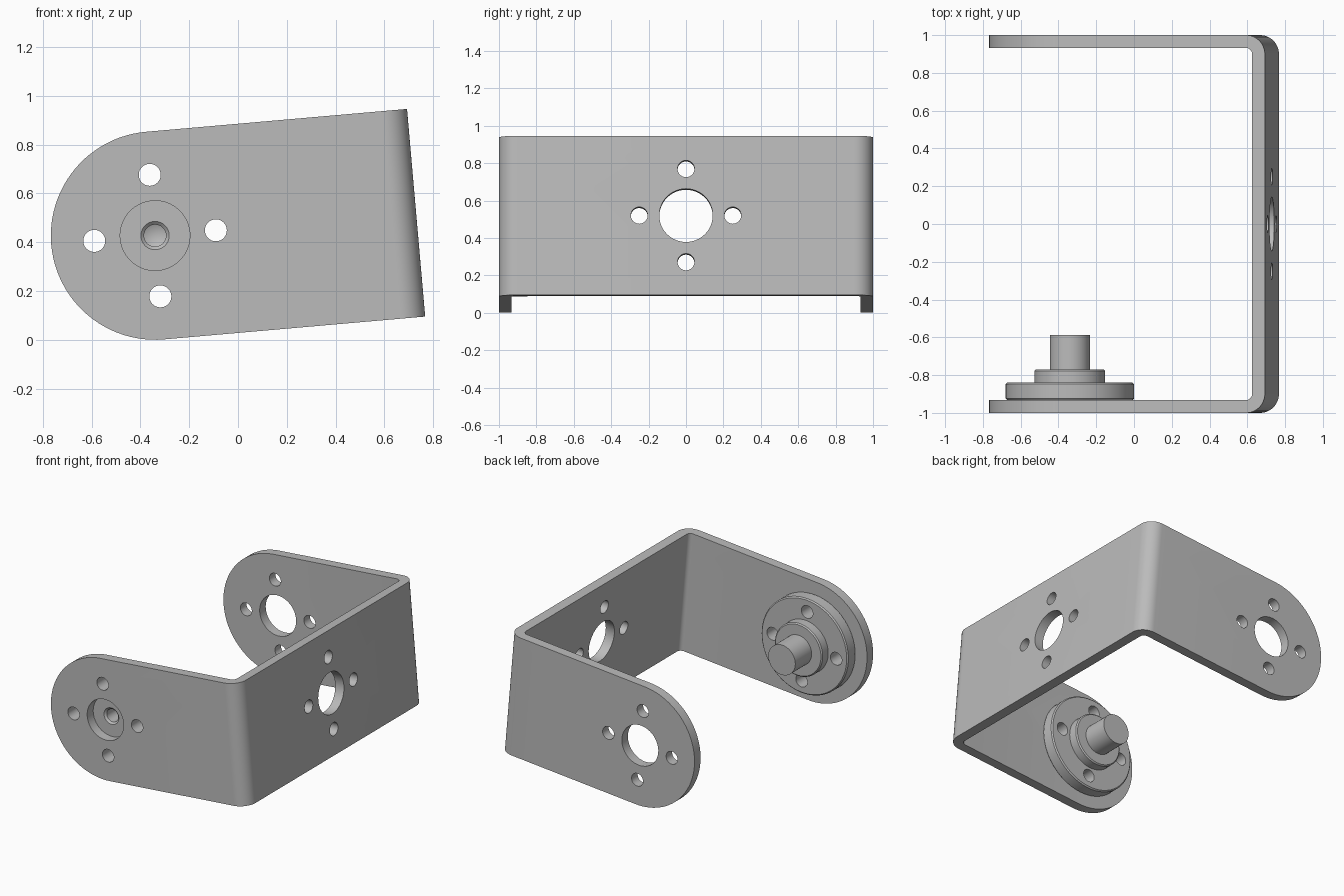
import bpy, bmesh
from math import radians, sin, cos, pi
from mathutils import Matrix, Vector

if "Cube" in bpy.data.objects:
    bpy.data.objects.remove(bpy.data.objects["Cube"])

R = 0.427            # rounded ear radius, half the strip width
REACH = 1.074        # ear centre to outer face of the web
T = 0.068            # sheet thickness
BEND = 0.1           # outer bend radius
HOLE, BOLT, PITCH = 0.143, 0.045, 0.25

metal = bpy.data.materials.new("grey metal")
metal.use_nodes = True
grey = (0.5, 0.5, 0.5, 1)
metal.diffuse_color = grey
metal.node_tree.nodes["Principled BSDF"].inputs["Base Color"].default_value = grey


def finish_mesh(name, bm):
    bmesh.ops.recalc_face_normals(bm, faces=bm.faces)
    mesh = bpy.data.meshes.new(name)
    bm.to_mesh(mesh)
    bm.free()
    mesh.materials.append(metal)
    obj = bpy.data.objects.new(name, mesh)
    bpy.context.collection.objects.link(obj)
    return obj


def prism(name, points, direction):
    """Extrude a closed outline along a direction."""
    bm = bmesh.new()
    face = bm.faces.new([bm.verts.new(p) for p in points])
    ext = bmesh.ops.extrude_face_region(bm, geom=[face])
    verts = [g for g in ext["geom"] if isinstance(g, bmesh.types.BMVert)]
    bmesh.ops.translate(bm, verts=verts, vec=direction)
    return finish_mesh(name, bm)


def lathe(name, profile):
    """Revolve (radius, y) points about the y axis."""
    bm = bmesh.new()
    verts = [bm.verts.new((r, y, 0)) for r, y in profile]
    edges = [bm.edges.new(pair) for pair in zip(verts, verts[1:])]
    bmesh.ops.spin(bm, geom=verts + edges, cent=(0, 0, 0), axis=(0, 1, 0),
                   angle=2 * pi, steps=64, use_merge=True)
    bmesh.ops.remove_doubles(bm, verts=bm.verts, dist=1e-5)
    return finish_mesh(name, bm)


def arc(cx, cy, r, a0, a1, n):
    angles = [radians(a0 + (a1 - a0) * i / n) for i in range(n + 1)]
    return [(cx + r * cos(a), cy + r * sin(a)) for a in angles]


def boolean(obj, cutter, operation):
    bpy.context.view_layer.objects.active = obj
    mod = obj.modifiers.new("cut", "BOOLEAN")
    mod.object, mod.operation, mod.solver = cutter, operation, "EXACT"
    bpy.ops.object.modifier_apply(modifier=mod.name)
    bpy.data.objects.remove(cutter)


def drill(obj, centre, axis, radius, depth):
    bm = bmesh.new()
    turn = Vector((0, 0, 1)).rotation_difference(Vector(axis)).to_matrix().to_4x4()
    bmesh.ops.create_cone(bm, cap_ends=True, segments=48, radius1=radius,
                          radius2=radius, depth=depth,
                          matrix=Matrix.Translation(centre) @ turn)
    boolean(obj, finish_mesh("cutter", bm), "DIFFERENCE")


def drill_pattern(obj, centre, axis, side, depth, middle=True):
    """Four bolt holes around an optional central hole."""
    c, s, up = Vector(centre), Vector(side), Vector((0, 0, 1))
    if middle:
        drill(obj, c, axis, HOLE, depth)
    for offset in (s, -s, up, -up):
        drill(obj, c + offset * PITCH, axis, BOLT, depth)


# Bent strip: U-shaped plan, then trimmed to the rounded ear silhouette
half_outer = arc(REACH - BEND, 1 - BEND, BEND, 0, 90, 12) + [(-0.5, 1)]
half_inner = [(-0.5, 1 - T)] + arc(REACH - BEND, 1 - BEND, BEND - T, 90, 0, 8)
half = half_outer + half_inner
plan = half + [(x, -y) for x, y in reversed(half)]
bracket = prism("bracket", [(x, y, -0.5) for x, y in plan], (0, 0, 1))
outline = arc(0, 0, R, 90, 270, 48) + [(1.3, -R), (1.3, R)]
trim = prism("trim", [(x, -1.2, z) for x, z in outline], (0, 2.4, 0))
boolean(bracket, trim, "INTERSECT")

# Holes in both ears and the web
for y in (-1, 1):
    drill_pattern(bracket, (0, y, 0), (0, 1, 0), (1, 0, 0), 0.3)
drill_pattern(bracket, (REACH, 0, 0), (1, 0, 0), (0, 1, 0), 0.3)

# Stepped hub with a shaft and a countersunk blind bore
c = 0.008
hub = lathe("hub_with_shaft", [
    (0, -0.74), (BOLT, -0.76), (BOLT, -0.92), (0.058, -1 + T),
    (0.34 - c, -1 + T), (0.34, -1 + T + c), (0.34, -0.84 - c), (0.34 - c, -0.84),
    (0.187, -0.84), (0.187, -0.77 - c), (0.187 - c, -0.77),
    (0.106, -0.77), (0.106, -0.587), (0, -0.587)])
drill_pattern(hub, (0, -0.9, 0), (0, 1, 0), (1, 0, 0), 0.3, middle=False)

# Tilt the assembly and set it on the ground
for obj in (bracket, hub):
    obj.rotation_euler = (0, radians(-5), 0)
    obj.location = (-0.34, 0, R)
    bpy.ops.object.select_all(action="DESELECT")
    obj.select_set(True)
    bpy.context.view_layer.objects.active = obj
    bpy.ops.object.shade_smooth_by_angle(angle=radians(30))
